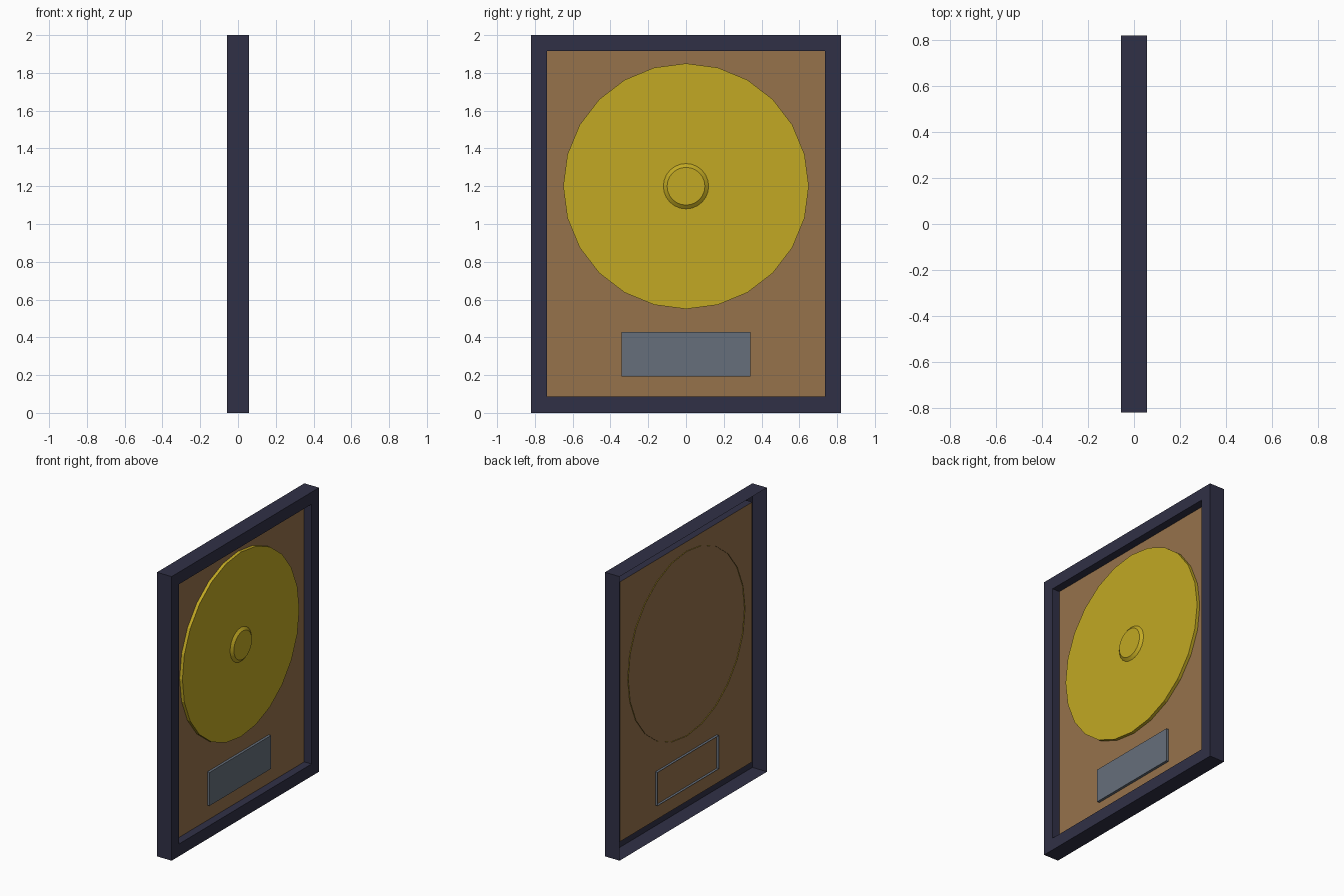
import bpy, math

if "Cube" in bpy.data.objects:
    bpy.data.objects.remove(bpy.data.objects["Cube"])

SEAT = 0.0        # x of the backing sheet
HALF_D = 0.057    # half depth of the frame


def material(name, rgb):
    m = bpy.data.materials.new(name)
    lin = [((c / 255 + 0.055) / 1.055) ** 2.4 for c in rgb]
    m.diffuse_color = (*lin, 1)
    m.use_nodes = True
    m.node_tree.nodes["Principled BSDF"].inputs["Base Color"].default_value = m.diffuse_color
    return m


navy = material("dark navy", (48, 48, 70))
brown = material("brown backing", (150, 114, 75))
gold = material("gold", (194, 169, 35))
steel = material("blue grey", (102, 111, 123))


def rect(hy, z0, z1):
    """Counter-clockwise outline seen from +x."""
    return [(-hy, z0), (hy, z0), (hy, z1), (-hy, z1)]


def circle(r, cz, n):
    return [(r * math.sin(2 * math.pi * i / n), cz - r * math.cos(2 * math.pi * i / n))
            for i in range(n)]


def loft(name, loops, mat, cap, smooth=False):
    """Join (x, outline) loops from back to front; optionally cap the last."""
    n = len(loops[0][1])
    verts = [(x, y, z) for x, pts in loops for y, z in pts]
    faces = []
    for k in range(len(loops) - 1):
        for i in range(n):
            j = (i + 1) % n
            faces.append((k * n + i, k * n + j, (k + 1) * n + j, (k + 1) * n + i))
    if cap:
        faces.append(tuple(range((len(loops) - 1) * n, len(loops) * n)))
    me = bpy.data.meshes.new(name)
    me.from_pydata(verts, [], faces)
    me.materials.append(mat)
    ob = bpy.data.objects.new(name, me)
    bpy.context.collection.objects.link(ob)
    if smooth:
        bpy.ops.object.select_all(action='DESELECT')
        ob.select_set(True)
        bpy.context.view_layer.objects.active = ob
        bpy.ops.object.shade_smooth_by_angle(angle=math.radians(30))
    return ob


# Frame: outer walls, front lip and inner walls, hollow at the back
outer = rect(0.82, 0.0, 2.0)
inner = rect(0.737, 0.086, 1.915)
loft("frame", [(-HALF_D, outer), (HALF_D, outer), (HALF_D, inner), (SEAT, inner)], navy, False)

# Backing sheet
loft("backing_panel", [(SEAT, inner)], brown, True)

# Record disc, its rim just passing through the backing
disc = circle(0.65, 1.2, 24)
loft("record_disc", [(SEAT - 0.005, disc), (SEAT + 0.022, disc)], gold, True)

# Raised centre of the record
loft("record_hub", [(SEAT + 0.022, circle(0.12, 1.2, 24)),
                    (SEAT + 0.038, circle(0.1, 1.2, 24))], gold, True, smooth=True)

# Blank plaque, open at the back
plate = rect(0.342, 0.193, 0.428)
loft("plaque", [(SEAT - 0.018, plate), (SEAT + 0.018, plate)], steel, True)
